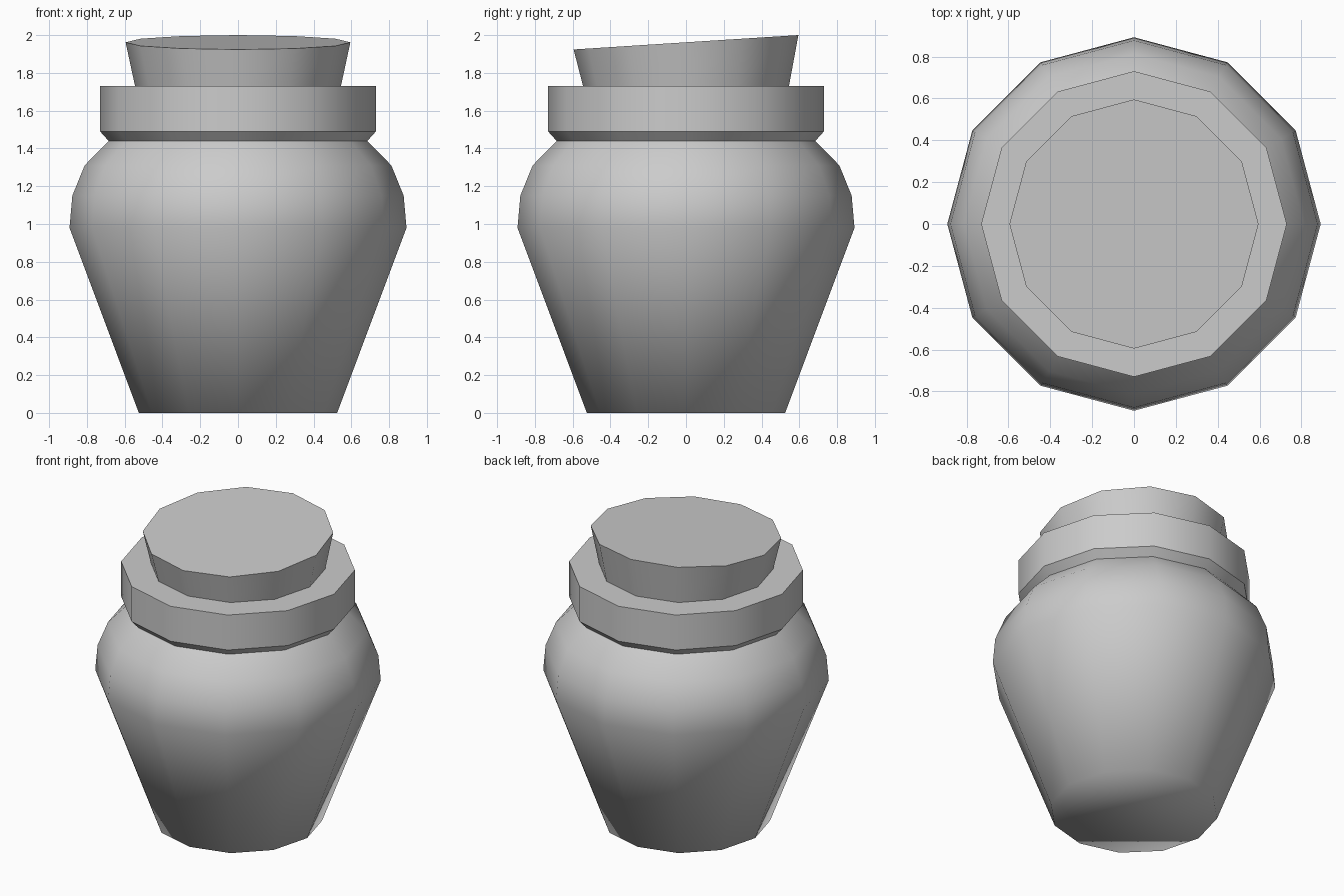
import bpy, bmesh
from math import cos, sin, pi, radians

if "Cube" in bpy.data.objects:
    bpy.data.objects.remove(bpy.data.objects["Cube"])

SIDES = 12


def lathe(name, profile, angle, cap_bottom=False, cap_top=False, tilt=0.0):
    """Spin (radius, z) points into a 12-sided part; tilt slopes the top ring along y."""
    bm = bmesh.new()
    rings = []
    for k, (r, z) in enumerate(profile):
        slope = tilt if k == len(profile) - 1 else 0.0
        ring = []
        for i in range(SIDES):
            a = 2 * pi * i / SIDES
            x, y = r * cos(a), r * sin(a)
            ring.append(bm.verts.new((x, y, z + slope * y)))
        rings.append(ring)
    for low, high in zip(rings, rings[1:]):
        for i in range(SIDES):
            j = (i + 1) % SIDES
            bm.faces.new((low[i], low[j], high[j], high[i]))
    if cap_bottom:
        bm.faces.new(rings[0][::-1])
    if cap_top:
        bm.faces.new(rings[-1])
    mesh = bpy.data.meshes.new(name)
    bm.to_mesh(mesh)
    bm.free()
    obj = bpy.data.objects.new(name, mesh)
    bpy.context.collection.objects.link(obj)
    bpy.ops.object.select_all(action='DESELECT')
    obj.select_set(True)
    bpy.context.view_layer.objects.active = obj
    bpy.ops.object.shade_smooth_by_angle(angle=radians(angle))
    return obj


# Jar belly, softly shaded down into the base
lathe("jar_body",
      [(0.525, 0), (0.892, 0.98), (0.877, 1.15), (0.812, 1.31), (0.685, 1.44)],
      80, cap_bottom=True)

# Thick collar with a chamfered underside
lathe("jar_rim", [(0.685, 1.44), (0.73, 1.49), (0.73, 1.73)], 35, cap_top=True)

# Flared stopper, its top sloping down to the front
lathe("stopper", [(0.545, 1.73), (0.595, 1.962)], 35, cap_top=True, tilt=0.064)
